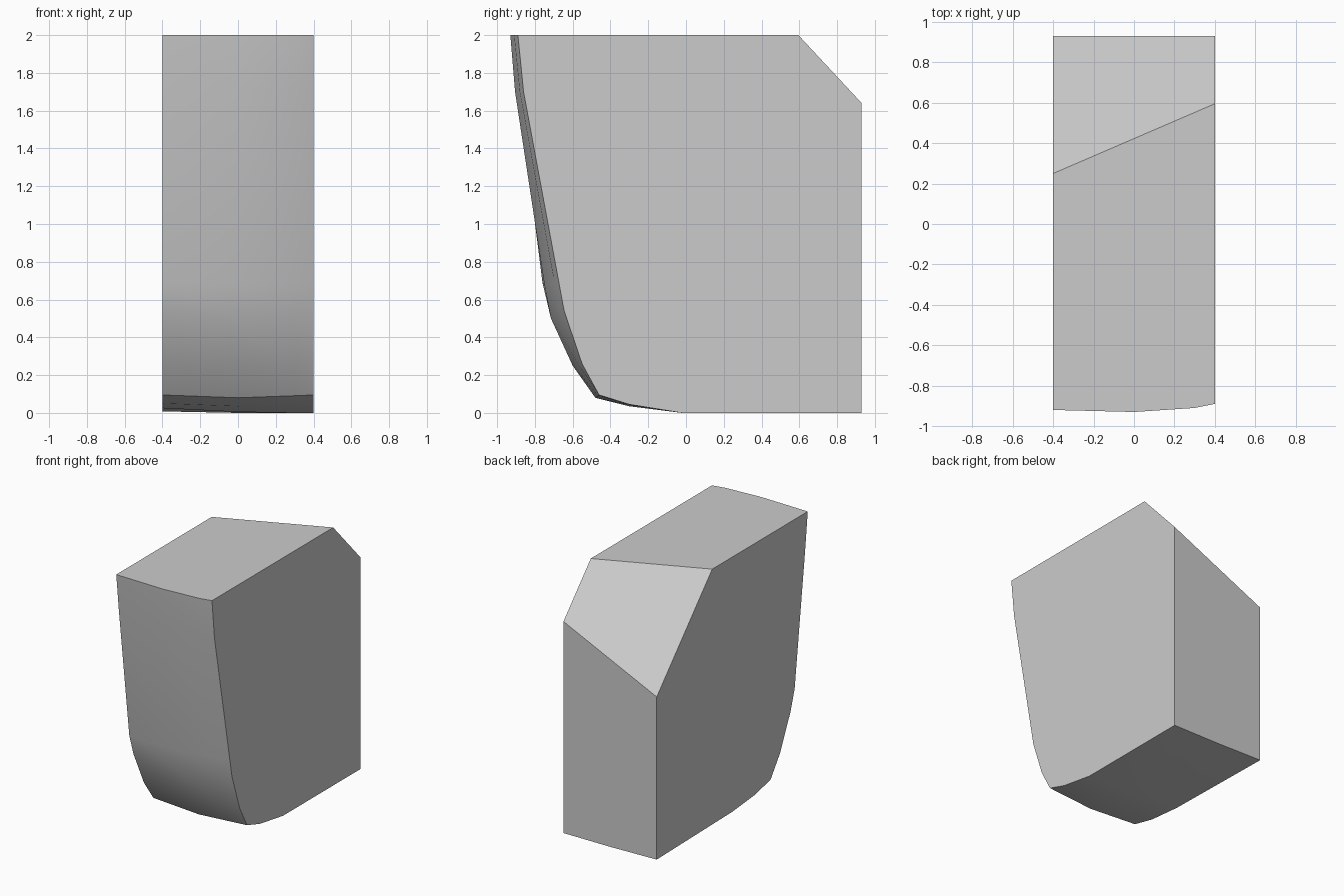
import bpy
import bmesh
import math
from mathutils import Vector

default_cube = bpy.data.objects.get("Cube")
if default_cube:
    bpy.data.objects.remove(default_cube, do_unlink=True)

# Single flat grey
grey = bpy.data.materials.new("light_grey")
grey.use_nodes = True
colour = (0.6, 0.6, 0.6, 1)
grey.diffuse_color = colour
grey.node_tree.nodes["Principled BSDF"].inputs["Base Color"].default_value = colour

BACK = 0.93

# Side profiles (y, z) from the top front edge, down the curved face, to the underside
profiles = {
    -0.4: [(-0.92, 2), (-0.887, 1.7), (-0.76, 0.69), (-0.71, 0.53), (-0.58, 0.255),
           (-0.465, 0.095), (-0.27, 0.05), (0, 0.025), (BACK, 0.008)],
    0.0: [(-0.93, 2), (-0.905, 1.7), (-0.75, 0.68), (-0.715, 0.5), (-0.6, 0.25),
          (-0.48, 0.08), (-0.3, 0.035), (-0.01, 0.005), (BACK, 0)],
    0.3: [(-0.91, 2), (-0.88, 1.7), (-0.695, 0.68), (-0.665, 0.53), (-0.565, 0.25),
          (-0.465, 0.091), (-0.3, 0.042), (-0.02, 0), (BACK, 0)],
    0.4: [(-0.89, 2), (-0.86, 1.7), (-0.671, 0.68), (-0.645, 0.54), (-0.55, 0.26),
          (-0.46, 0.095), (-0.3, 0.045), (-0.02, 0), (BACK, 0)],
}

# Loft the profiles across the width and close both flat sides
bm = bmesh.new()
rings = []
for x, profile in profiles.items():
    rings.append([bm.verts.new((x, y, z)) for y, z in profile + [(BACK, 2)]])
count = len(rings[0])
for left, right in zip(rings, rings[1:]):
    for i in range(count):
        j = (i + 1) % count
        bm.faces.new((left[i], left[j], right[j], right[i]))
bm.faces.new(rings[0])
bm.faces.new(rings[-1])

# Slanted cut across the upper back corner
corner = Vector((0.4, 0.595, 2))
along_top = Vector((-0.4, 0.25, 2)) - corner
down_side = Vector((0.4, BACK, 1.64)) - corner
normal = along_top.cross(down_side)
if normal.z < 0:
    normal.negate()
cut = bmesh.ops.bisect_plane(bm, geom=bm.verts[:] + bm.edges[:] + bm.faces[:],
                             plane_co=corner, plane_no=normal, clear_outer=True)
rim = [e for e in cut["geom_cut"] if isinstance(e, bmesh.types.BMEdge)]
bmesh.ops.edgeloop_fill(bm, edges=rim)
bmesh.ops.recalc_face_normals(bm, faces=bm.faces[:])

mesh = bpy.data.meshes.new("curved_block")
bm.to_mesh(mesh)
bm.free()
mesh.materials.append(grey)
block = bpy.data.objects.new("curved_block", mesh)
bpy.context.collection.objects.link(block)

# Smooth the curved front, keep the outer edges sharp
bpy.ops.object.select_all(action="DESELECT")
block.select_set(True)
bpy.context.view_layer.objects.active = block
bpy.ops.object.shade_smooth_by_angle(angle=math.radians(30))
